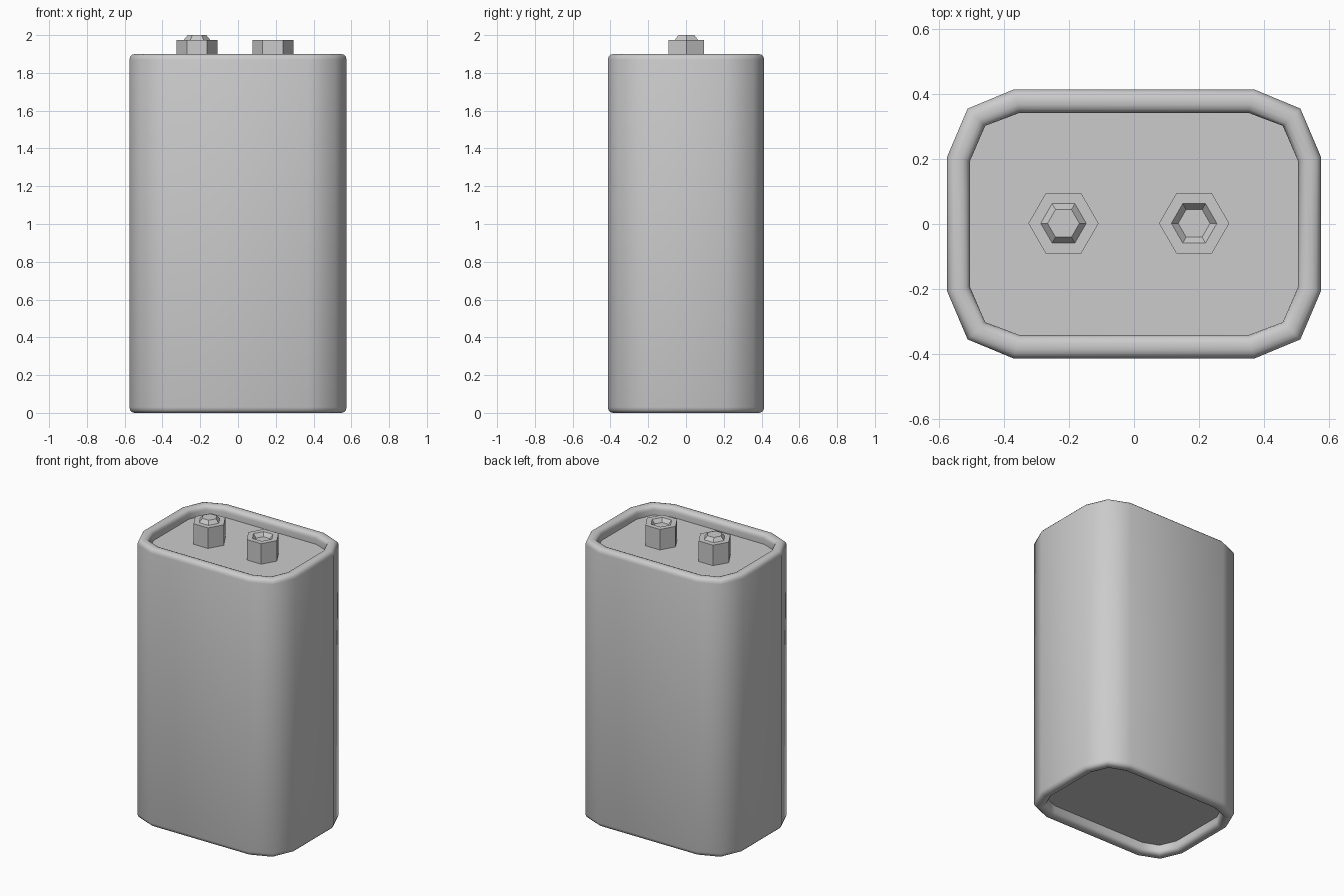
import bpy, bmesh, math

if "Cube" in bpy.data.objects:
    bpy.data.objects.remove(bpy.data.objects["Cube"])

# Quarter outlines of the case: outside and inside of the rim
OUTER = [(0.575, 0.207), (0.512, 0.355), (0.37, 0.414)]
INNER = [(0.505, 0.193), (0.458, 0.302), (0.352, 0.342)]


def full_outline(quarter):
    half = quarter + [(-x, y) for x, y in reversed(quarter)]
    return half + [(-x, -y) for x, y in half]


def loft(name, rings, smooth_angle=None):
    """Skin a stack of matching rings and cap both ends."""
    bm = bmesh.new()
    loops = [[bm.verts.new(p) for p in ring] for ring in rings]
    n = len(loops[0])
    for a, b in zip(loops, loops[1:]):
        for i in range(n):
            j = (i + 1) % n
            bm.faces.new((a[i], a[j], b[j], b[i]))
    bm.faces.new(loops[0][::-1])
    bm.faces.new(loops[-1])
    bmesh.ops.recalc_face_normals(bm, faces=bm.faces)
    mesh = bpy.data.meshes.new(name)
    bm.to_mesh(mesh)
    bm.free()
    obj = bpy.data.objects.new(name, mesh)
    bpy.context.collection.objects.link(obj)
    if smooth_angle:
        bpy.ops.object.select_all(action='DESELECT')
        obj.select_set(True)
        bpy.context.view_layer.objects.active = obj
        bpy.ops.object.shade_smooth_by_angle(angle=math.radians(smooth_angle))
    return obj


def case_ring(t, z):
    """Outline blended from outside (t=0) to inside (t=1)."""
    return [(a[0] + (b[0] - a[0]) * t, a[1] + (b[1] - a[1]) * t, z)
            for a, b in zip(full_outline(OUTER), full_outline(INNER))]


# Case: rounded rims around a recessed top and bottom
rim = [(0, 0.03), (0.06, 0.014), (0.2, 0.004), (0.4, 0), (0.65, 0),
       (0.85, 0.006), (0.96, 0.016), (1, 0.03), (1, 0.065)]
bottom = [case_ring(t, d) for t, d in reversed(rim)]
top = [case_ring(t, 1.9 - d) for t, d in rim]
loft("battery_case", bottom + top, 50)


# Terminals: hexagonal posts, one with a raised stud and one with a socket
def terminal(name, cx, end_z):
    steps = [(0.108, 1.825), (0.108, 1.975), (0.07, 1.975), (0.049, end_z)]
    loft(name, [[(cx + r * math.cos(k * math.pi / 3),
                  0.002 + r * math.sin(k * math.pi / 3), z) for k in range(6)]
                for r, z in steps])


terminal("stud_terminal", -0.217, 2.0)
terminal("socket_terminal", 0.185, 1.95)
